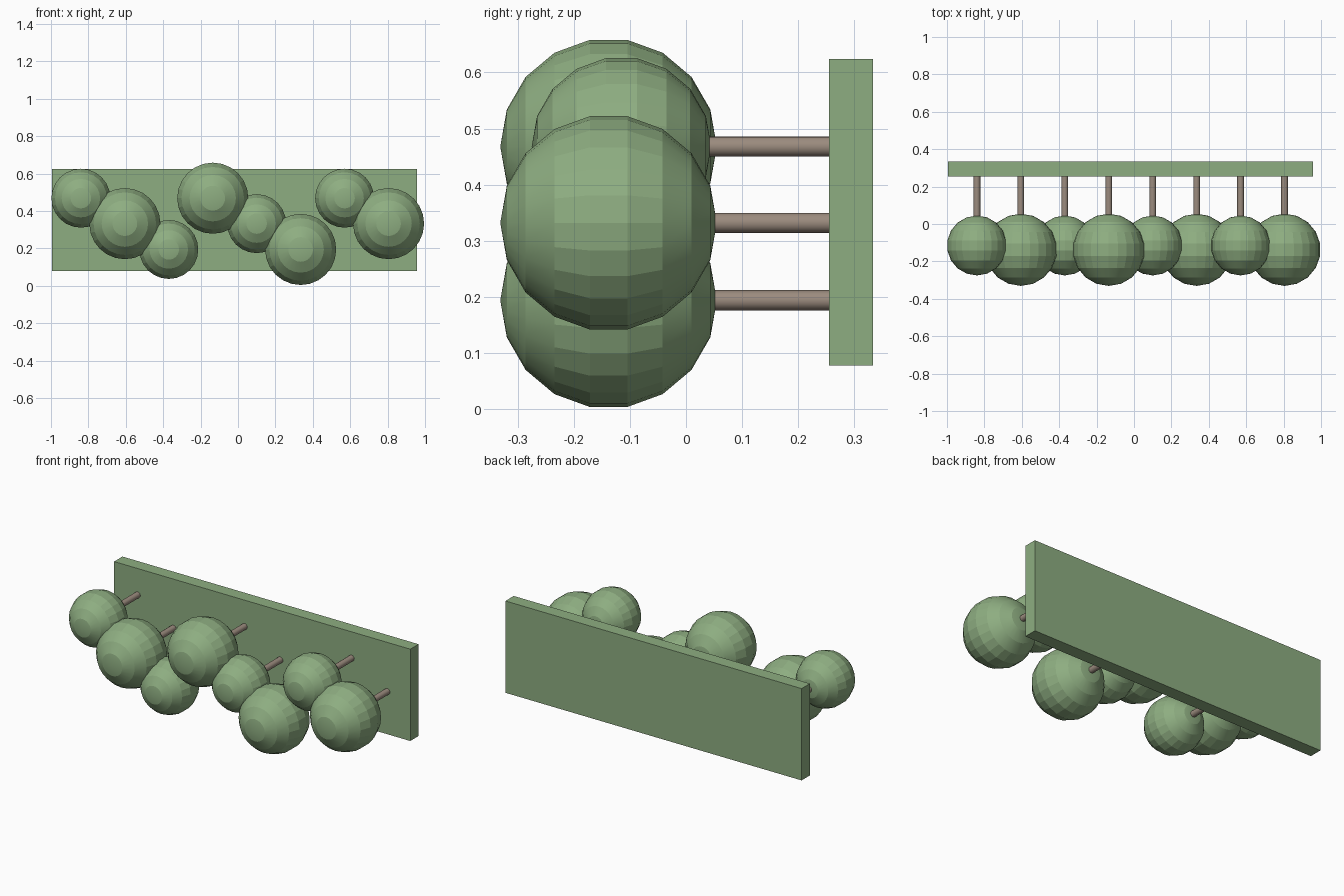
import bpy
from math import radians

if "Cube" in bpy.data.objects:
    bpy.data.objects.remove(bpy.data.objects["Cube"], do_unlink=True)


def material(name, rgb):
    m = bpy.data.materials.new(name)
    m.use_nodes = True
    colour = (*rgb, 1)
    m.diffuse_color = colour
    m.node_tree.nodes["Principled BSDF"].inputs["Base Color"].default_value = colour
    return m


def finish(name, mat):
    ob = bpy.context.object
    ob.name = name
    ob.data.materials.append(mat)
    return ob


green = material("leaf green", (0.27, 0.42, 0.22))
brown = material("bark brown", (0.33, 0.26, 0.21))

# Flat back panel
bpy.ops.mesh.primitive_cube_add(size=1, location=(-0.019, 0.294, 0.351))
finish("back_panel", green).scale = (1.952, 0.078, 0.547)

# Row of faceted balls, alternating small and large, each on a rod
heights = (0.468, 0.332, 0.194)
for i in range(8):
    x = -0.84 + i * 0.235
    z = heights[i % 3]
    large = i in (1, 3, 5, 7)
    radius = 0.193 if large else 0.16
    y = -0.138 if large else -0.115

    # Ball with its poles facing front and back
    bpy.ops.mesh.primitive_uv_sphere_add(segments=24, ring_count=9, radius=radius,
                                         location=(x, y, z), rotation=(radians(90), 0, 0))
    finish(f"leaf_ball_{i + 1}", green)
    bpy.ops.object.shade_smooth_by_angle(angle=radians(12))

    # Rod joining the ball to the panel
    bpy.ops.mesh.primitive_cylinder_add(vertices=16, radius=0.018, depth=0.255 - y,
                                        location=(x, (y + 0.255) / 2, z),
                                        rotation=(radians(90), 0, 0))
    finish(f"support_rod_{i + 1}", brown)
    bpy.ops.object.shade_smooth_by_angle(angle=radians(40))
